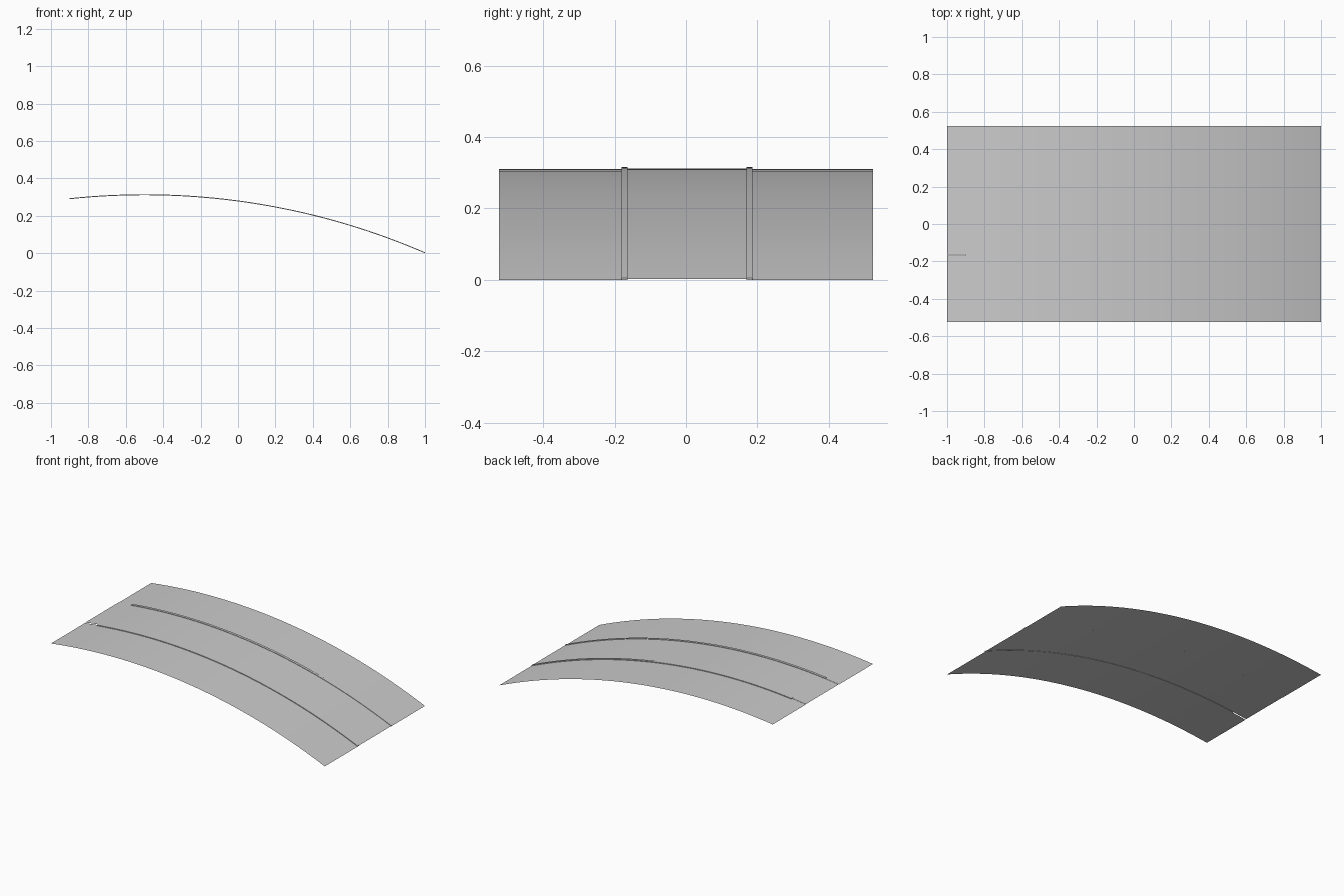
import bpy, bmesh, math

if "Cube" in bpy.data.objects:
    bpy.data.objects.remove(bpy.data.objects["Cube"])

R = 3.78            # radius of the lengthwise curve
PEAK_X = -0.5       # position of the crown
# angle of a point at a given x along the arc
def angle(x):
    return math.asin((x - PEAK_X) / R)

DROP = R * math.cos(angle(1.0))   # puts the low end on z = 0


def sweep(name, profile, x0, x1, steps=40, closed=False):
    """Sweep a (y, height) cross-section along the arc."""
    bm = bmesh.new()
    rows = []
    a0, a1 = angle(x0), angle(x1)
    for i in range(steps + 1):
        a = a0 + (a1 - a0) * i / steps
        x, z = PEAK_X + R * math.sin(a), R * math.cos(a) - DROP
        rows.append([bm.verts.new((x, y, z + h)) for y, h in profile])
    n = len(profile)
    for r0, r1 in zip(rows, rows[1:]):
        for j in range(n if closed else n - 1):
            k = (j + 1) % n
            bm.faces.new((r0[j], r1[j], r1[k], r0[k]))
    if closed:
        bm.faces.new(rows[0])
        bm.faces.new(rows[-1][::-1])
        bmesh.ops.recalc_face_normals(bm, faces=bm.faces)
    mesh = bpy.data.meshes.new(name)
    bm.to_mesh(mesh)
    bm.free()
    ob = bpy.data.objects.new(name, mesh)
    bpy.context.collection.objects.link(ob)
    bpy.context.view_layer.objects.active = ob
    ob.select_set(True)
    bpy.ops.object.shade_smooth_by_angle(angle=math.radians(30))
    ob.select_set(False)
    return ob


# Three thin curved panels; a narrow slit is left beside the front seam
sweep("front_panel", [(-0.523, 0), (-0.169, 0)], -1, 1)
sweep("centre_panel", [(-0.164, 0.002), (0.177, 0.002)], -1, 1)
sweep("back_panel", [(0.176, 0), (0.523, 0)], -1, 1)

# Slim raised seam strips covering the joints, stopping short of the high end
for name, y in (("front_seam", -0.172), ("back_seam", 0.178)):
    w = 0.0085
    sweep(name, [(y - w, 0), (y + w, 0), (y + w, 0.005), (y - w, 0.005)],
          -0.9, 1, closed=True)
